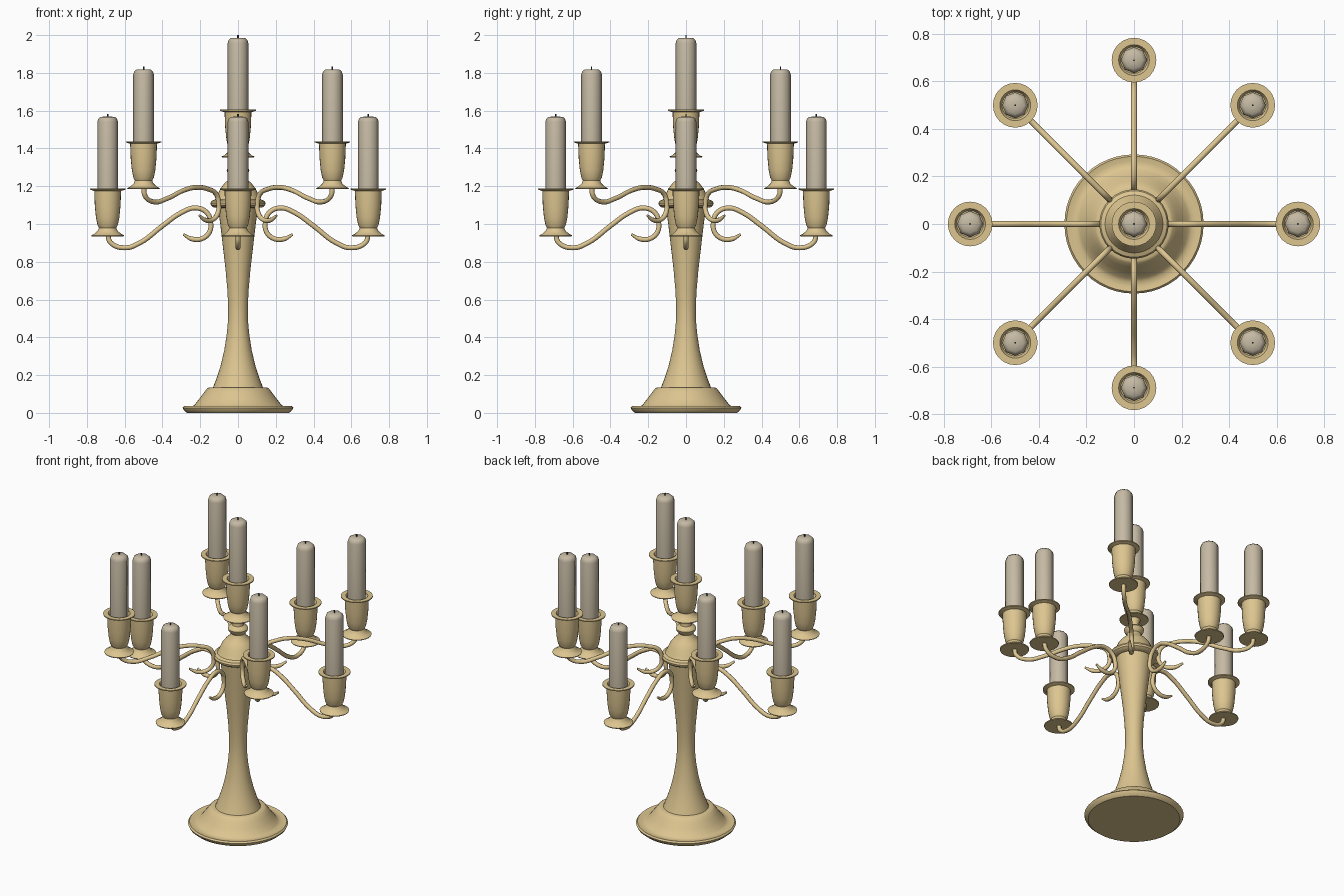
import bpy, bmesh
from math import cos, sin, pi, radians

if "Cube" in bpy.data.objects:
    bpy.data.objects.remove(bpy.data.objects["Cube"])


def material(name, rgb):
    m = bpy.data.materials.new(name)
    m.diffuse_color = (*rgb, 1)
    m.use_nodes = True
    m.node_tree.nodes["Principled BSDF"].inputs["Base Color"].default_value = m.diffuse_color
    return m


BRASS = material("brass", (0.72, 0.56, 0.28))
WAX = material("wax", (0.56, 0.49, 0.37))
BLACK = material("wick_black", (0.05, 0.05, 0.05))


def lathe(name, profile, mat, sides=32, loc=(0, 0, 0), angle=35):
    """Revolve (radius, z) points around z and cap open ends."""
    bm = bmesh.new()
    rings = []
    for r, z in profile:
        rings.append([bm.verts.new((r * cos(2 * pi * i / sides), r * sin(2 * pi * i / sides), z))
                      for i in range(sides)])
    for a, b in zip(rings, rings[1:]):
        for i in range(sides):
            j = (i + 1) % sides
            bm.faces.new((a[i], a[j], b[j], b[i]))
    bm.faces.new(rings[0][::-1])
    bm.faces.new(rings[-1])
    me = bpy.data.meshes.new(name)
    bm.to_mesh(me)
    bm.free()
    ob = bpy.data.objects.new(name, me)
    ob.location = loc
    bpy.context.collection.objects.link(ob)
    me.materials.append(mat)
    me.shade_smooth()
    me.set_sharp_from_angle(angle=radians(angle))
    return ob


def arm(name, path, angle):
    """Round tube through (radius, z) points, turned about the stem."""
    cu = bpy.data.curves.new(name, 'CURVE')
    cu.dimensions = '3D'
    cu.bevel_depth = 0.013
    cu.bevel_resolution = 2
    cu.resolution_u = 6
    cu.use_fill_caps = True
    sp = cu.splines.new('BEZIER')
    sp.bezier_points.add(len(path) - 1)
    for p, (r, z) in zip(sp.bezier_points, path):
        p.co = (r, 0, z)
        p.handle_left_type = p.handle_right_type = 'AUTO'
    # taper the scroll tip
    sp.bezier_points[-1].radius = 0.5
    cu.materials.append(BRASS)
    ob = bpy.data.objects.new(name, cu)
    ob.rotation_euler.z = angle
    bpy.context.collection.objects.link(ob)


CUP = [(0.03, 0), (0.085, 0), (0.087, 0.005), (0.07, 0.013), (0.052, 0.03), (0.046, 0.045),
       (0.054, 0.06), (0.062, 0.10), (0.068, 0.16), (0.070, 0.21), (0.071, 0.24),
       (0.094, 0.247), (0.094, 0.253), (0.065, 0.253), (0.056, 0.235)]
CANDLE = [(0.055, 0.22), (0.055, 0.605), (0.050, 0.622), (0.038, 0.632), (0.01, 0.634)]
WICK = [(0.004, 0.63), (0.004, 0.648)]


def candle_set(name, x, y, z):
    lathe(name + "_cup", CUP, BRASS, 24, (x, y, z))
    lathe(name + "_candle", CANDLE, WAX, 8, (x, y, z), 50)
    lathe(name + "_wick", WICK, BLACK, 6, (x, y, z))


# foot
lathe("foot", [(0.27, 0), (0.288, 0.015), (0.293, 0.027), (0.285, 0.036), (0.265, 0.032), (0.245, 0.033),
               (0.23, 0.042), (0.205, 0.075), (0.182, 0.105), (0.165, 0.128), (0.155, 0.134),
               (0.12, 0.134)], BRASS, 48)
# stem
lathe("stem", [(0.134, 0.13), (0.115, 0.18), (0.092, 0.25), (0.073, 0.33), (0.059, 0.42), (0.052, 0.50),
               (0.052, 0.57), (0.057, 0.66), (0.066, 0.76), (0.080, 0.88), (0.094, 1.0),
               (0.104, 1.07), (0.107, 1.10)], BRASS, 32)
# collar and neck under the middle cup
lathe("collar_neck", [(0.10, 1.085), (0.13, 1.088), (0.143, 1.098), (0.146, 1.11), (0.14, 1.122),
                      (0.122, 1.13), (0.11, 1.15), (0.095, 1.185), (0.072, 1.215), (0.05, 1.235),
                      (0.042, 1.255), (0.056, 1.272), (0.06, 1.285), (0.054, 1.297), (0.034, 1.308),
                      (0.03, 1.33), (0.04, 1.357)], BRASS, 32)
candle_set("middle", 0, 0, 1.352)

# arms: outer part differs, inner scroll is the same shape at two heights
LOW = [(0.69, 0.945), (0.675, 0.902), (0.60, 0.874), (0.52, 0.90), (0.40, 0.99), (0.30, 1.06)]
HIGH = [(0.707, 1.195), (0.695, 1.148), (0.63, 1.117), (0.53, 1.135), (0.40, 1.18), (0.31, 1.194)]
SCROLL = [(0.225, 1.085), (0.165, 1.06), (0.145, 1.01), (0.15, 0.96), (0.185, 0.925),
          (0.24, 0.92), (0.29, 0.945)]
for i in range(4):
    a = i * pi / 2
    arm(f"low_arm_{i}", LOW + SCROLL, a)
    candle_set(f"low_{i}", 0.69 * cos(a), 0.69 * sin(a), 0.935)
    b = a + pi / 4
    arm(f"high_arm_{i}", HIGH + [(r, z + 0.1) for r, z in SCROLL], b)
    candle_set(f"high_{i}", 0.707 * cos(b), 0.707 * sin(b), 1.185)
